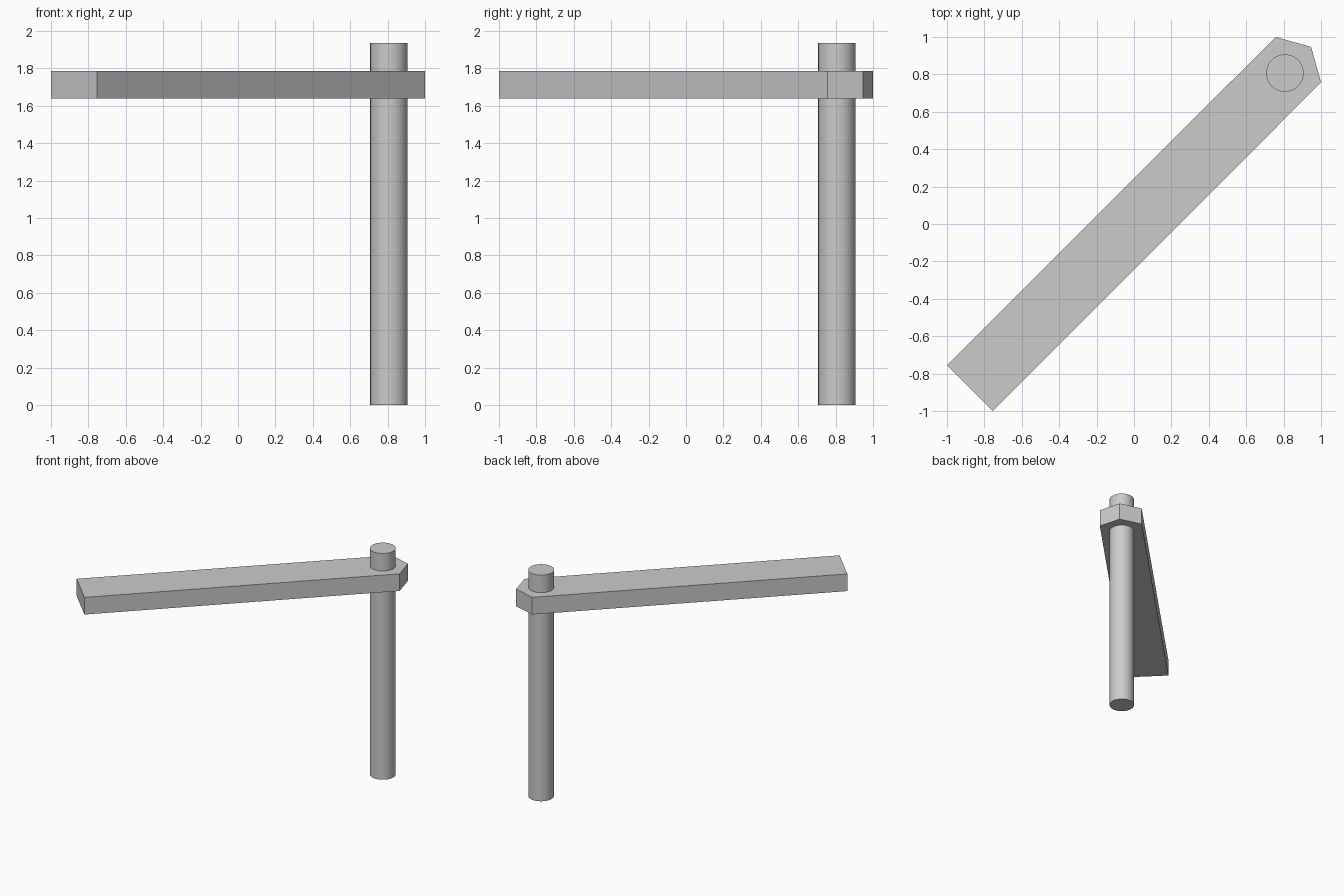
import bpy, bmesh, math

cube = bpy.data.objects.get("Cube")
if cube:
    bpy.data.objects.remove(cube, do_unlink=True)

# One plain grey for both parts
grey = bpy.data.materials.new("light_grey")
grey.use_nodes = True
colour = (0.6, 0.6, 0.6, 1)
grey.diffuse_color = colour
grey.node_tree.nodes["Principled BSDF"].inputs["Base Color"].default_value = colour


def extrude_profile(name, outline, bottom, top):
    """Make a solid by raising a flat outline from bottom to top."""
    bm = bmesh.new()
    base = bm.faces.new([bm.verts.new((x, y, bottom)) for x, y in outline])
    raised = bmesh.ops.extrude_face_region(bm, geom=[base], use_keep_orig=True)
    verts = [g for g in raised["geom"] if isinstance(g, bmesh.types.BMVert)]
    bmesh.ops.translate(bm, verts=verts, vec=(0, 0, top - bottom))
    bmesh.ops.recalc_face_normals(bm, faces=bm.faces)
    mesh = bpy.data.meshes.new(name)
    bm.to_mesh(mesh)
    bm.free()
    obj = bpy.data.objects.new(name, mesh)
    bpy.context.collection.objects.link(obj)
    mesh.materials.append(grey)
    return obj


# Diagonal arm with a pointed end around the post
arm_outline = [(-1, -0.755), (-0.755, -1), (1, 0.757), (0.947, 0.947), (0.757, 1)]
extrude_profile("arm", arm_outline, 1.64, 1.787)

# Round post passing through the arm
bpy.ops.mesh.primitive_cylinder_add(vertices=64, radius=0.1, depth=1.937,
                                    location=(0.807, 0.807, 1.937 / 2))
post = bpy.context.object
post.name = post.data.name = "post"
post.data.materials.append(grey)
bpy.ops.object.shade_smooth_by_angle(angle=math.radians(30))
